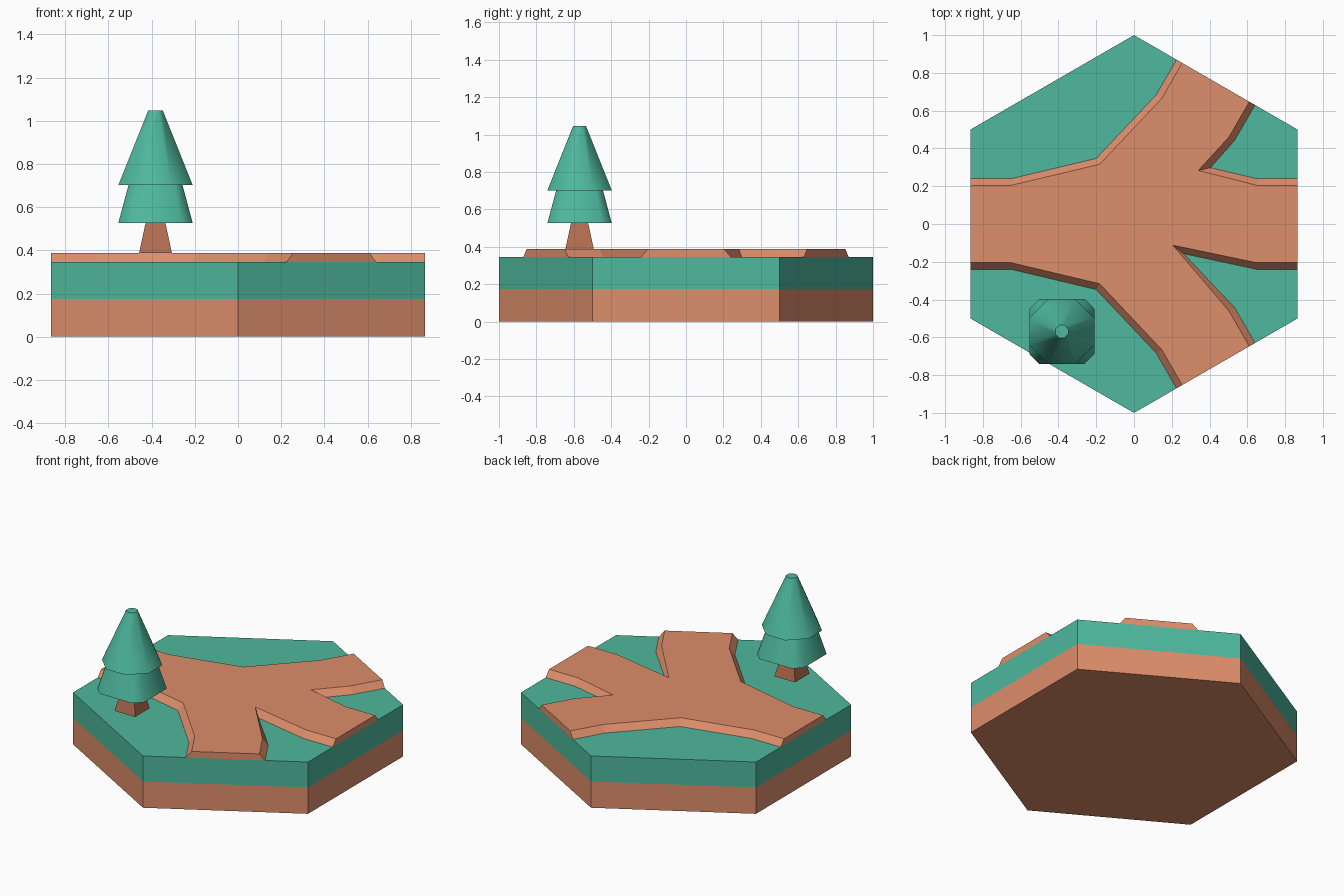
import bpy, bmesh, math

if "Cube" in bpy.data.objects:
    bpy.data.objects.remove(bpy.data.objects["Cube"])


def material(name, r, g, b):
    lin = lambda c: ((c / 255 + 0.055) / 1.055) ** 2.4
    m = bpy.data.materials.new(name)
    m.diffuse_color = (lin(r), lin(g), lin(b), 1)
    m.use_nodes = True
    m.node_tree.nodes["Principled BSDF"].inputs["Base Color"].default_value = m.diffuse_color
    return m


dirt = material("dirt", 222, 142, 107)
grass = material("grass green", 78, 184, 157)
bark = material("bark brown", 182, 109, 81)


def loft(name, rings, mats, smooth=False, split=None):
    """Skin a stack of (outline, z) rings, capped at both ends."""
    bm = bmesh.new()
    loops = [[bm.verts.new((x, y, z)) for x, y in pts] for pts, z in rings]
    n = len(loops[0])
    for a, b in zip(loops, loops[1:]):
        for i in range(n):
            j = (i + 1) % n
            bm.faces.new((a[i], a[j], b[j], b[i]))
    bm.faces.new(loops[0][::-1])
    bm.faces.new(loops[-1])
    if split is not None:
        for f in bm.faces:
            f.material_index = int(f.calc_center_median().z > split)
    bmesh.ops.recalc_face_normals(bm, faces=bm.faces)
    me = bpy.data.meshes.new(name)
    bm.to_mesh(me)
    bm.free()
    for m in mats:
        me.materials.append(m)
    ob = bpy.data.objects.new(name, me)
    bpy.context.collection.objects.link(ob)
    if smooth:
        bpy.ops.object.select_all(action='DESELECT')
        ob.select_set(True)
        bpy.context.view_layer.objects.active = ob
        bpy.ops.object.shade_smooth_by_angle(angle=math.radians(50))
    return ob


# Hexagonal tile: dirt below, grass above
hexagon = [(math.cos(math.radians(30 + 60 * i)), math.sin(math.radians(30 + 60 * i)))
           for i in range(6)]
loft("tile_base", [(hexagon, 0), (hexagon, 0.175), (hexagon, 0.345)],
     [dirt, grass], split=0.175)


# Four-armed path: straight arm ends joined by one corner point between arms
def path_outline(half, corners):
    pts = []
    for angle, corner in zip((0, 60, 180, 300), corners):
        c, s = math.cos(math.radians(angle)), math.sin(math.radians(angle))
        for d, w in ((0.65, -half), (0.866, -half), (0.866, half), (0.65, half)):
            pts.append((c * d - s * w, s * d + c * w))
        pts.append(corner)
    return pts


path_foot = path_outline(0.24, [(0.405, 0.298), (-0.2, 0.347), (-0.2, -0.347), (0.262, -0.157)])
path_top = path_outline(0.205, [(0.34, 0.283), (-0.182, 0.316), (-0.182, -0.316), (0.205, -0.112)])
loft("path", [(path_foot, 0.345), (path_top, 0.387)], [dirt])

# Tree
TX, TY = -0.382, -0.569


def chamfered(half, flat):
    """Square outline with cut corners; flat is half the length of each side."""
    p = [(half, -flat), (half, flat), (flat, half), (-flat, half),
         (-half, flat), (-half, -flat), (-flat, -half), (flat, -half)]
    return [(TX + x, TY + y) for x, y in p]


def square(h):
    return [(TX + x, TY + y) for x, y in ((h, -h), (h, h), (-h, h), (-h, -h))]


OCT = math.tan(math.radians(22.5))
loft("tree_trunk", [(square(0.076), 0.387), (square(0.046), 0.527)], [bark])
loft("tree_lower_foliage", [(chamfered(0.172, 0.12), 0.527), (chamfered(0.125, 0.087), 0.702)],
     [grass], smooth=True)
loft("tree_upper_foliage", [(chamfered(0.172, 0.172 * OCT), 0.702),
                            (chamfered(0.034, 0.034 * OCT), 1.047)], [grass], smooth=True)
